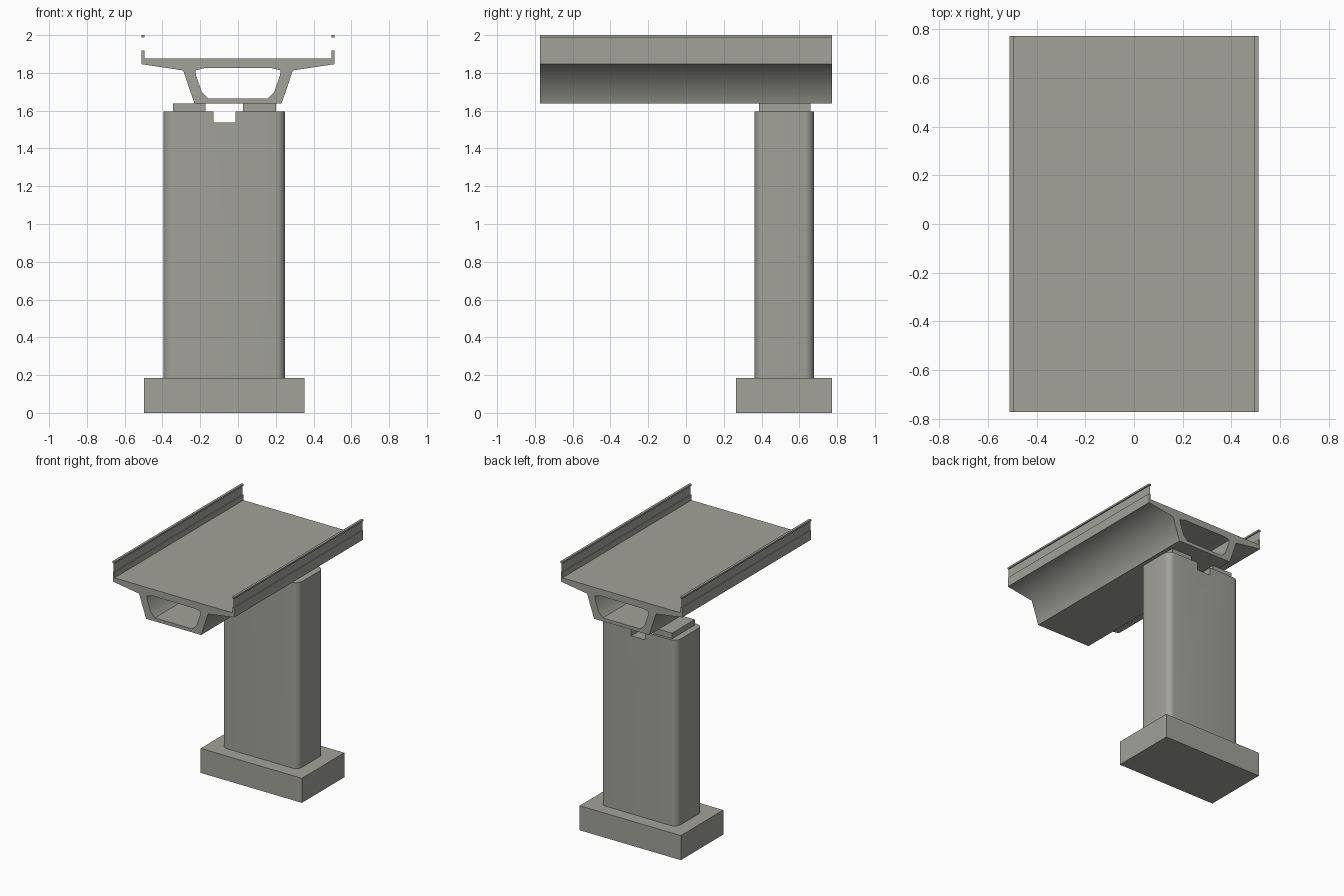
import bpy, bmesh, math

if "Cube" in bpy.data.objects:
    bpy.data.objects.remove(bpy.data.objects["Cube"])

concrete = bpy.data.materials.new("warm grey concrete")
concrete.diffuse_color = (0.36, 0.36, 0.32, 1)
concrete.use_nodes = True
concrete.node_tree.nodes["Principled BSDF"].inputs["Base Color"].default_value = concrete.diffuse_color


def finish(bm, name):
    bmesh.ops.recalc_face_normals(bm, faces=bm.faces)
    me = bpy.data.meshes.new(name)
    bm.to_mesh(me)
    bm.free()
    me.materials.append(concrete)
    ob = bpy.data.objects.new(name, me)
    bpy.context.collection.objects.link(ob)
    return ob


def prism(loops, y0, y1):
    """Extrude an x-z outline (plus optional hole outlines) along y."""
    bm = bmesh.new()
    cap_edges = ([], [])
    for pts in loops:
        a, b = [[bm.verts.new((x, y, z)) for x, z in pts] for y in (y0, y1)]
        for i in range(len(pts)):
            j = (i + 1) % len(pts)
            bm.faces.new((a[i], a[j], b[j], b[i]))
            cap_edges[0].append(bm.edges.get((a[i], a[j])))
            cap_edges[1].append(bm.edges.get((b[i], b[j])))
        if len(loops) == 1:
            bm.faces.new(a)
            bm.faces.new(b)
    if len(loops) > 1:
        for edges in cap_edges:
            bmesh.ops.triangle_fill(bm, edges=edges, use_beauty=True)
    bmesh.ops.recalc_face_normals(bm, faces=bm.faces)
    return bm


def box(name, x0, x1, y0, y1, z0, z1):
    return finish(prism([[(x0, z0), (x1, z0), (x1, z1), (x0, z1)]], y0, y1), name)


def mirrored(half):
    return half + [(-x, z) for x, z in reversed(half)]


def shade(bm, angle, keep_smooth=lambda e: False):
    for f in bm.faces:
        f.smooth = True
    for e in bm.edges:
        e.smooth = keep_smooth(e) or e.calc_face_angle(0) < math.radians(angle)


L = 0.773

# Box-girder deck with upstand curbs and a hollow core
outer = mirrored([(0.496, 1.877), (0.496, 1.919), (0.51, 1.919),
                  (0.51, 1.846), (0.29, 1.813), (0.231, 1.638)])
core = mirrored([(0.178, 1.825), (0.226, 1.813), (0.222, 1.785),
                 (0.192, 1.70), (0.158, 1.664)])
deck = prism([outer, core], -L, L)
# soft shading where the wings flow into the webs
shade(deck, 35, lambda e: all(abs(v.co.z - 1.813) < 1e-4 and abs(v.co.x) > 0.28
                              for v in e.verts)
      and abs(e.verts[0].co.y - e.verts[1].co.y) > 1)
finish(deck, "box_girder_deck")

# Handrails, each with a thin sheet panel down to the curb
for side, s in (("left", -1), ("right", 1)):
    x0, x1 = sorted((s * 0.494, s * 0.512))
    box(side + "_handrail", x0, x1, -L, L, 1.987, 2.0)
    bm = bmesh.new()
    bm.faces.new([bm.verts.new((s * 0.503, y, z)) for y, z in
                  ((-L, 1.919), (L, 1.919), (L, 1.987), (-L, 1.987))])
    finish(bm, side + "_parapet_panel")

# Pier with a slot in the top and rounded vertical corners
pier = prism([[(-0.395, 0.186), (0.249, 0.186), (0.249, 1.596), (-0.014, 1.596),
               (-0.014, 1.537), (-0.13, 1.537), (-0.13, 1.596),
               (-0.395, 1.596)]], 0.363, 0.677)
corners = [e for e in pier.edges
           if abs(e.verts[0].co.z - e.verts[1].co.z) > 1]
bmesh.ops.bevel(pier, geom=corners, offset=0.05, segments=6, profile=0.5,
                affect='EDGES')
shade(pier, 35)
finish(pier, "pier")

# Bearing pads between pier and deck
box("left_bearing", -0.344, -0.172, 0.386, 0.659, 1.596, 1.638)
box("right_bearing", 0.026, 0.2, 0.386, 0.659, 1.596, 1.638)

# Footing
box("footing", -0.498, 0.352, 0.264, L, 0.0, 0.186)
